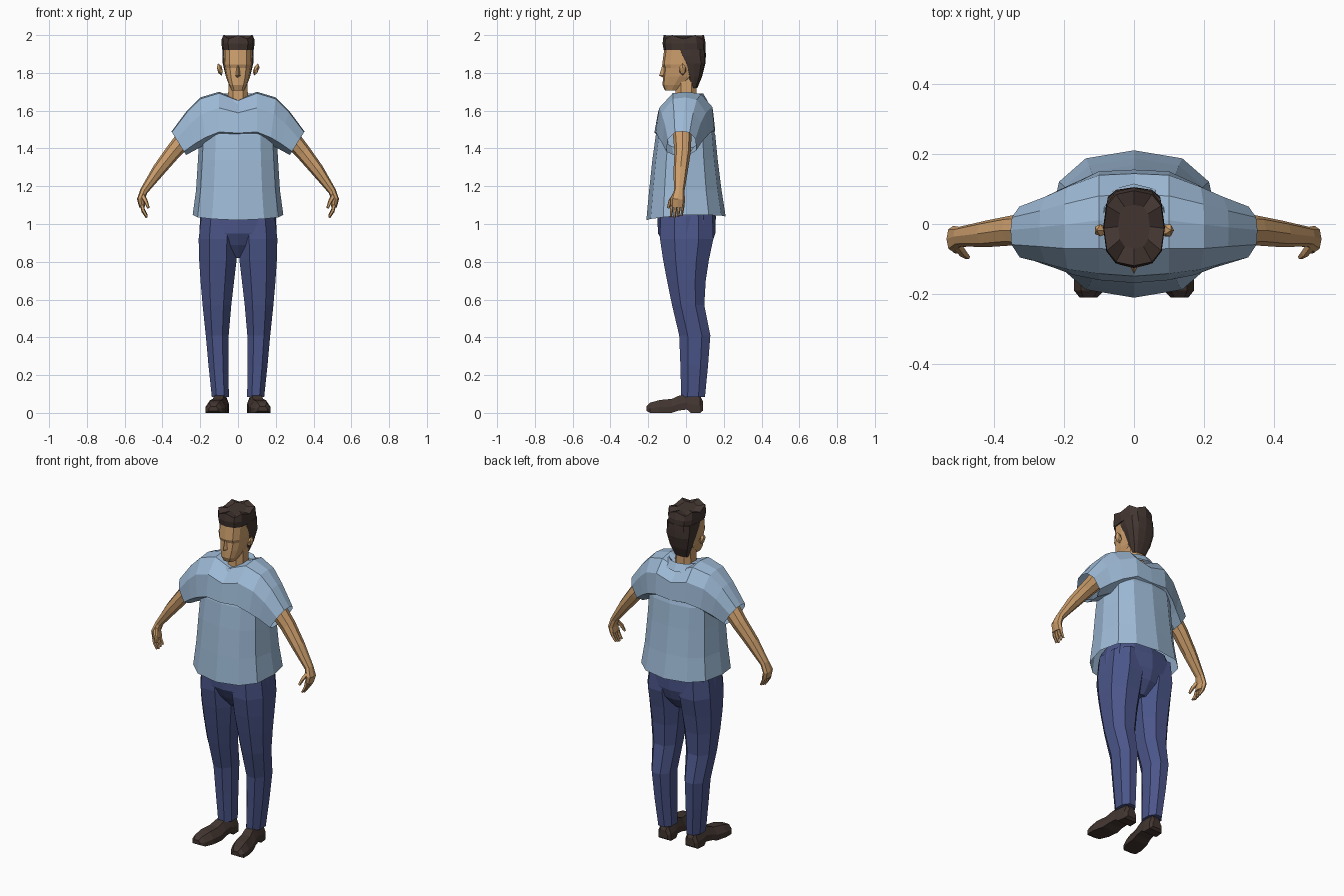
import bpy, bmesh, math
from mathutils import Vector, Matrix

if "Cube" in bpy.data.objects:
    bpy.data.objects.remove(bpy.data.objects["Cube"])


def material(name, rgb):
    m = bpy.data.materials.new(name)
    m.use_nodes = True
    m.diffuse_color = (*rgb, 1)
    bsdf = next(n for n in m.node_tree.nodes if n.type == 'BSDF_PRINCIPLED')
    bsdf.inputs["Base Color"].default_value = (*rgb, 1)
    return m


SKIN = material("skin", (.60, .34, .15))
SHIRT = material("light blue cloth", (.34, .49, .67))
DENIM = material("navy cloth", (.07, .092, .25))
BROWN = material("dark brown", (.055, .036, .03))


def finish(name, bm, mat):
    bmesh.ops.recalc_face_normals(bm, faces=bm.faces)
    mesh = bpy.data.meshes.new(name)
    bm.to_mesh(mesh)
    bm.free()
    mesh.materials.append(mat)
    obj = bpy.data.objects.new(name, mesh)
    bpy.context.collection.objects.link(obj)
    return obj


def loft(name, rings, mat, start=True, end=True):
    """Skin a list of equal point rings, with optional end caps."""
    bm = bmesh.new()
    rows = [[bm.verts.new(p) for p in ring] for ring in rings]
    n = len(rows[0])
    for a, b in zip(rows, rows[1:]):
        for i in range(n):
            j = (i + 1) % n
            bm.faces.new((a[i], a[j], b[j], b[i]))
    if start:
        bm.faces.new(rows[0])
    if end:
        bm.faces.new(rows[-1])
    return finish(name, bm, mat)


def oval(n, p=1.0, turn=0.0):
    """Unit oval; p below one makes it boxier."""
    pts = []
    for i in range(n):
        a = 2 * math.pi * i / n + turn
        c, s = math.cos(a), math.sin(a)
        pts.append((math.copysign(abs(c) ** p, c), math.copysign(abs(s) ** p, s)))
    return pts


def level(z, x0, x1, y0, y1, n=12, p=.8, turn=0.0):
    """Horizontal ring filling a rectangle."""
    cx, cy, rx, ry = (x0 + x1) / 2, (y0 + y1) / 2, (x1 - x0) / 2, (y1 - y0) / 2
    return [Vector((cx + c * rx, cy + s * ry, z)) for c, s in oval(n, p, turn)]


def stack(rows, **kw):
    """Levels symmetric about x from (z, half width, front, back)."""
    return [level(z, -w, w, f, b, **kw) for z, w, f, b in rows]


def tube(name, path, mat, n=6):
    """Limb along a path of (point, radius along y, radius across)."""
    pts = [Vector(p) for p, _, _ in path]
    rings = []
    for i, (_, ry, rv) in enumerate(path):
        axis = (pts[min(i + 1, len(pts) - 1)] - pts[max(i - 1, 0)]).normalized()
        v = axis.cross(Vector((0, 1, 0))).normalized()
        u = v.cross(axis)
        rings.append([pts[i] + u * c * ry + v * s * rv for c, s in oval(n, .9)])
    return loft(name, rings, mat)


# Shirt body, hem dipping at the front
body = stack([(1.04, .24, -.21, .21), (1.18, .222, -.195, .188), (1.34, .212, -.178, .168),
              (1.47, .205, -.16, .155), (1.56, .17, -.13, .13)])
for p in body[0]:
    p.z -= .02 * max(0, -p.y / .21) - .008 * abs(p.x) / .24
loft("shirt_body", body, SHIRT, start=False)

# Chest, shoulders and sleeves as one sideways tube
outline = [(-1, .15), (-.88, .66), (-.42, .97), (.1, 1), (.55, .95),
           (.93, .68), (1, .2), (.5, 0), (-.5, 0)]
stations = [(0, 1.66, 0, 1.45, -.168, .155), (.1, 1.70, .1, 1.45, -.16, .15),
            (.2, 1.67, .17, 1.42, -.145, .115), (.27, 1.60, .22, 1.395, -.125, .085),
            (.352, 1.49, .275, 1.365, -.105, .055)]


def station(side, xt, zt, xb, zb, f, b):
    return [Vector((side * (xb + (xt - xb) * v), (f + b) / 2 + t * (b - f) / 2, zb + (zt - zb) * v))
            for t, v in outline]


yoke = [station(-1, *s) for s in stations[:0:-1]] + [station(1, *s) for s in stations]
loft("shirt_shoulders_and_sleeves", yoke, SHIRT, start=False, end=False)

# Collar band dipping to a shallow point at the front
collar = stack([(1.65, .125, -.12, .115), (1.692, .095, -.085, .09), (1.67, .075, -.07, .07)], p=1)
for ring in collar:
    for p in ring:
        p.z -= .04 * max(0, -p.y / .09) ** 1.5
loft("shirt_collar", collar, SHIRT, start=False, end=False)

# Neck and head
loft("neck", stack([(1.6, .07, -.065, .07), (1.67, .056, -.06, .06), (1.78, .052, -.055, .06)],
                   n=8, turn=math.pi / 8), SKIN)
loft("head", stack([(1.708, .034, -.112, -.04), (1.735, .048, -.124, .0), (1.78, .063, -.122, .05),
                    (1.825, .071, -.118, .08), (1.845, .075, -.126, .085), (1.92, .076, -.116, .09),
                    (1.97, .07, -.1, .08)], p=.75), SKIN)
nose = [[Vector((w * c, y, z)) for c, y in ((-1, -.11), (0, tip), (1, -.11))]
        for z, w, tip in ((1.775, .014, -.12), (1.785, .017, -.142), (1.845, .008, -.124))]
loft("nose", nose, SKIN)

# Hair: cap with a jagged top, and a nape piece behind the ears
cap = stack([(1.92, .083, -.118, .103), (1.955, .088, -.124, .104),
             (1.985, .086, -.119, .095), (1.982, .045, -.07, .055)], p=.75)
for ring in cap[2:]:
    for i, p in enumerate(ring):
        p.z += .015 if i % 2 else -.005
loft("hair_cap", cap, BROWN)
loft("hair_back", stack([(1.72, .042, .015, .06), (1.78, .064, .005, .085), (1.85, .081, -.02, .103),
                         (1.89, .083, -.05, .105), (1.925, .083, -.06, .104)], p=.7), BROWN)

# Pelvis
loft("trouser_seat", stack([(1.09, .185, -.14, .145), (1.04, .2, -.152, .158), (.95, .205, -.148, .155),
                            (.89, .16, -.115, .135), (.82, .045, -.06, .08)]), DENIM)

leg_rows = [(1.05, .0, .2, -.145, .15), (.92, -.005, .216, -.148, .155), (.81, .0, .213, -.13, .13),
            (.7, .014, .205, -.108, .112), (.57, .03, .193, -.08, .103), (.41, .045, .175, -.042, .135),
            (.25, .047, .16, -.035, .122), (.085, .045, .142, -.03, .105)]
shoe_rows = [(.09, .09, .03, .012, .06), (.075, .09, .042, 0, .09), (.025, .092, .045, 0, .1),
             (.005, .094, .043, .018, .1), (-.04, .1, .046, .012, .09), (-.075, .106, .05, 0, .074),
             (-.14, .118, .054, 0, .068), (-.19, .128, .043, 0, .054), (-.21, .13, .025, .01, .035)]
arm_path = [((.26, -.02, 1.48), .05, .05), ((.345, -.018, 1.38), .043, .042), ((.42, -.028, 1.285), .038, .035),
            ((.498, -.036, 1.175), .028, .021), ((.515, -.043, 1.13), .038, .02), ((.507, -.045, 1.09), .036, .016)]

for side, word in ((1, "left"), (-1, "right")):
    def flip(p):
        return (side * p[0], p[1], p[2])

    # Trouser leg
    rings = [[flip(p) for p in level(*r, n=8, p=.9, turn=math.pi / 8)] for r in leg_rows]
    loft(word + "_trouser_leg", rings, DENIM)

    # Shoe, lofted from heel to toe with a raised arch
    section = [(-1, 0), (-1, .45), (-.55, 1), (.55, 1), (1, .45), (1, 0)]
    rings = [[flip((x + w * a, y, lo + (hi - lo) * v)) for a, v in section]
             for y, x, w, lo, hi in shoe_rows]
    loft(word + "_shoe", rings, BROWN)

    # Arm with palm, fingers and thumb
    tube(word + "_arm", [(flip(p), a, b) for p, a, b in arm_path], SKIN, n=8)
    for i, finger in enumerate(("index", "middle", "ring", "little")):
        y = -.074 + .019 * i
        drop = .006 * abs(i - 1)
        tube(word + "_" + finger + "_finger",
             [(flip((.508, y, 1.1)), .0095, .011), (flip((.502, y - .003, 1.066 + drop)), .009, .009),
              (flip((.483, y - .006, 1.033 + drop)), .006, .006)], SKIN, n=5)
    tube(word + "_thumb", [(flip((.505, -.06, 1.15)), .014, .014), (flip((.488, -.083, 1.12)), .012, .011),
                           (flip((.474, -.095, 1.085)), .007, .007)], SKIN, n=5)

    # Ear
    bm = bmesh.new()
    place = (Matrix.Translation((side * .096, -.018, 1.818)) @ Matrix.Rotation(side * .3, 4, 'Y')
             @ Matrix.Diagonal((.016, .02, .034, 1)))
    bmesh.ops.create_icosphere(bm, subdivisions=1, radius=1, matrix=place)
    finish(word + "_ear", bm, SKIN)
